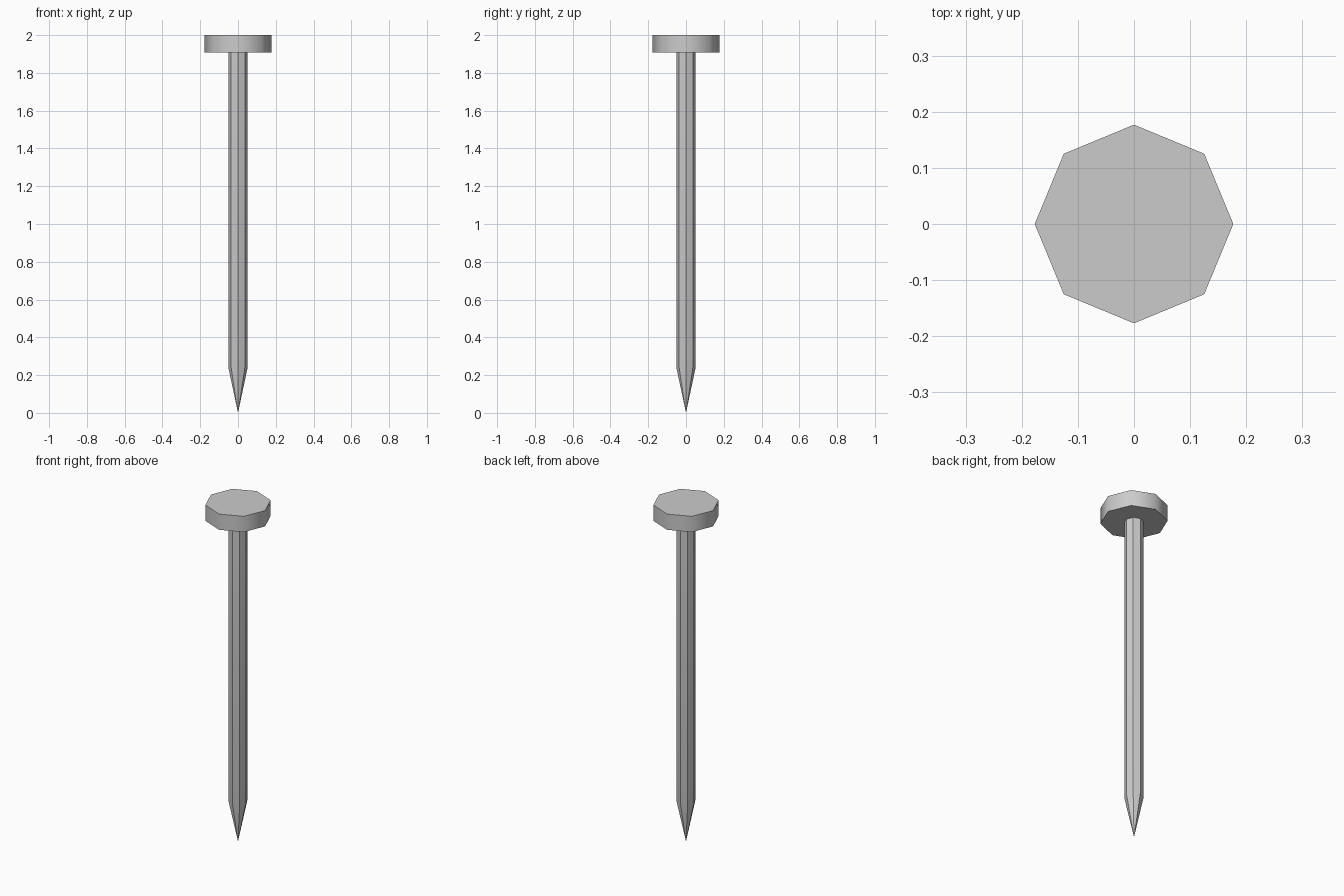
import bpy, bmesh, math

if "Cube" in bpy.data.objects:
    bpy.data.objects.remove(bpy.data.objects["Cube"])

SIDES = 8


def lathe(name, profile, smooth_angle):
    """Eight-sided turned part from (radius, z) points, bottom to top."""
    bm = bmesh.new()
    rings = []
    for r, z in profile:
        if r == 0:
            rings.append([bm.verts.new((0, 0, z))] * SIDES)
        else:
            rings.append([bm.verts.new((r * math.cos(i * math.tau / SIDES),
                                        r * math.sin(i * math.tau / SIDES), z))
                          for i in range(SIDES)])
    for low, high in zip(rings, rings[1:]):
        for i in range(SIDES):
            j = (i + 1) % SIDES
            corners = [low[i], low[j], high[j], high[i]]
            bm.faces.new(list(dict.fromkeys(corners)))
    # cap the open ends
    for (r, z), ring in zip((profile[0], profile[-1]), (rings[0], rings[-1])):
        if r > 0:
            bm.faces.new(ring)
    bmesh.ops.recalc_face_normals(bm, faces=bm.faces)
    mesh = bpy.data.meshes.new(name)
    bm.to_mesh(mesh)
    bm.free()
    obj = bpy.data.objects.new(name, mesh)
    bpy.context.collection.objects.link(obj)
    bpy.ops.object.select_all(action='DESELECT')
    obj.select_set(True)
    bpy.context.view_layer.objects.active = obj
    bpy.ops.object.shade_smooth_by_angle(angle=math.radians(smooth_angle))
    return obj


# shaft with pointed tip: hard long edges, soft crease at the taper
lathe("shaft", [(0, 0), (0.051, 0.24), (0.051, 1.908)], 30)

# flat head: soft sides, hard rims
lathe("head", [(0.177, 1.907), (0.177, 2.0)], 50)
